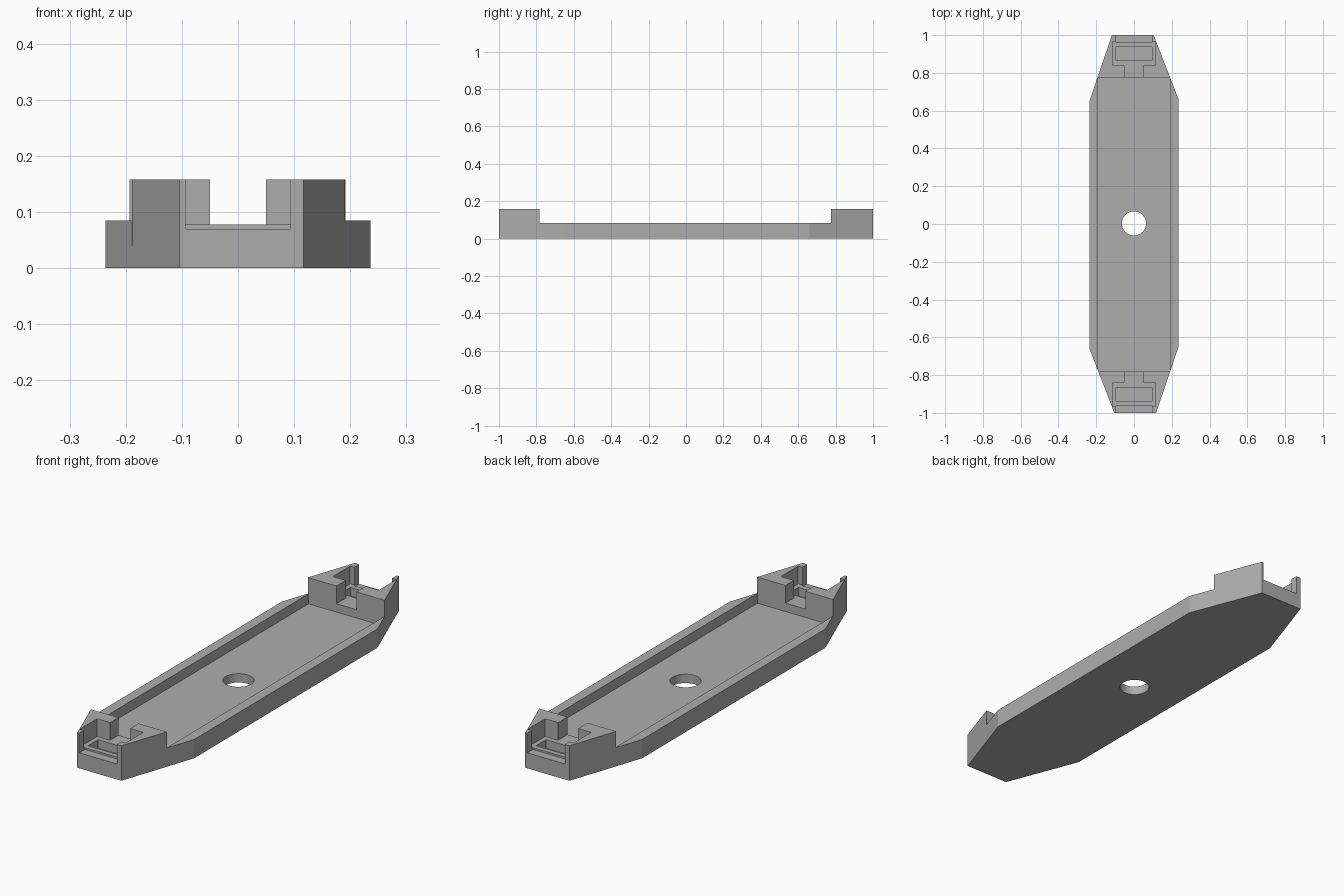
import bpy
import bmesh
from mathutils import Matrix

default = bpy.data.objects.get("Cube")
if default:
    bpy.data.objects.remove(default, do_unlink=True)

# Single grey plastic
grey = bpy.data.materials.new("mid grey")
grey.use_nodes = True
colour = (0.42, 0.42, 0.42, 1)
grey.diffuse_color = colour
grey.node_tree.nodes["Principled BSDF"].inputs["Base Color"].default_value = colour


def add_object(name, bm):
    bmesh.ops.recalc_face_normals(bm, faces=bm.faces[:])
    mesh = bpy.data.meshes.new(name)
    bm.to_mesh(mesh)
    bm.free()
    mesh.materials.append(grey)
    obj = bpy.data.objects.new(name, mesh)
    bpy.context.collection.objects.link(obj)
    return obj


def prism(name, outline, z0, z1):
    bm = bmesh.new()
    face = bm.faces.new([bm.verts.new((x, y, z0)) for x, y in outline])
    top = bmesh.ops.extrude_face_region(bm, geom=[face])["geom"]
    verts = [v for v in top if isinstance(v, bmesh.types.BMVert)]
    bmesh.ops.translate(bm, verts=verts, vec=(0, 0, z1 - z0))
    return add_object(name, bm)


def box(name, half_x, y0, y1, z0, z1):
    return prism(name, [(-half_x, y0), (half_x, y0), (half_x, y1), (-half_x, y1)], z0, z1)


def cut(target, cutter):
    mod = target.modifiers.new("cut", 'BOOLEAN')
    mod.operation = 'DIFFERENCE'
    mod.solver = 'EXACT'
    mod.object = cutter
    bpy.context.view_layer.objects.active = target
    bpy.ops.object.modifier_apply(modifier=mod.name)
    bpy.data.objects.remove(cutter, do_unlink=True)


# Tapered tray body: half the outline, repeated by a half turn
TOP, RIM, FLOOR, SHELF, LIP = 0.158, 0.085, 0.04, 0.078, 0.07
half = [(0.236, -0.65), (0.236, 0.66), (0.104, 1.0), (-0.117, 1.0)]
tray = prism("tray", half + [(-x, -y) for x, y in half], 0, TOP)

# Lower the rim between the end blocks, then sink the tray floor
cut(tray, box("rim_cutter", 0.4, -0.782, 0.775, RIM, 0.3))
cut(tray, box("recess_cutter", 0.19, -0.782, 0.775, FLOOR, 0.3))

# Socket in each end block: passage, pocket, open end and slot
for side in (-1, 1):
    for name, half_x, y0, y1, z0 in (
        ("passage", 0.05, 0.74, 0.86, SHELF),
        ("pocket", 0.115, 0.842, 0.966, SHELF),
        ("opening", 0.094, 0.96, 1.1, LIP),
        ("slot", 0.094, 0.866, 0.937, FLOOR),
    ):
        ys = sorted((side * y0, side * y1))
        cut(tray, box(name + "_cutter", half_x, ys[0], ys[1], z0, 0.3))

# Round hole through the middle of the floor
bm = bmesh.new()
bmesh.ops.create_cone(bm, cap_ends=True, segments=48, radius1=0.064, radius2=0.064,
                      depth=0.4, matrix=Matrix.Translation((0, 0.003, 0)))
cut(tray, add_object("hole_cutter", bm))

# Smooth the hole wall, keep all other edges crisp
bpy.ops.object.select_all(action='DESELECT')
tray.select_set(True)
bpy.context.view_layer.objects.active = tray
bpy.ops.object.shade_smooth_by_angle(angle=0.3)
